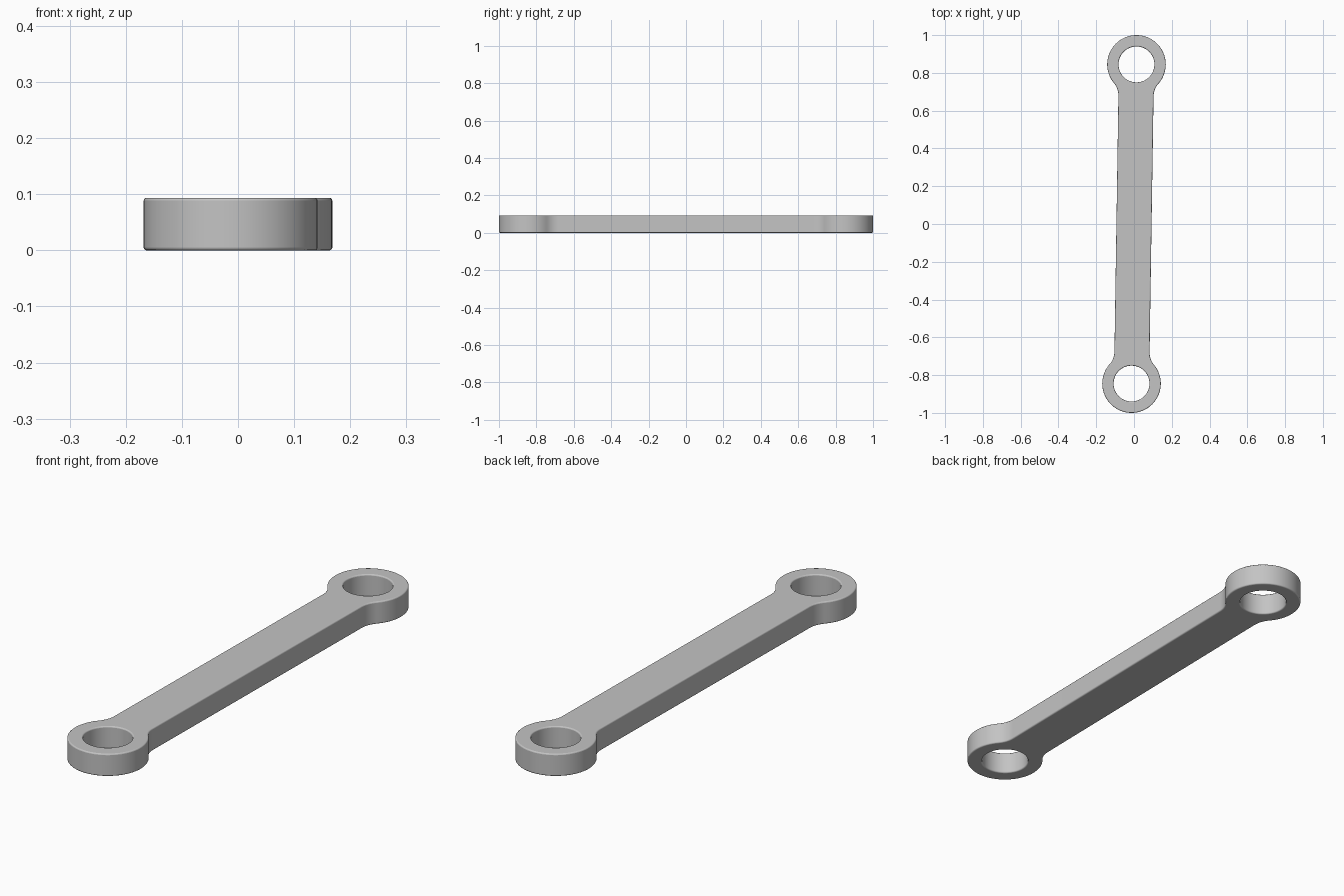
import bpy, bmesh, math
from mathutils import Matrix

if "Cube" in bpy.data.objects:
    bpy.data.objects.remove(bpy.data.objects["Cube"])

R, HOLE = 0.155, 0.095        # ring outer and hole radius
BAR, FILLET = 0.093, 0.10     # bar half width, blend radius into the rings
D = 0.845                     # ring centre distance from the middle
H, B = 0.0935, 0.005          # thickness, edge rounding
TILT = -0.0155                # slight turn about z


def arc(cx, cy, r, a0, a1, n):
    return [(cx + r * math.cos(a0 + (a1 - a0) * i / n),
             cy + r * math.sin(a0 + (a1 - a0) * i / n)) for i in range(n + 1)]


def outline(o):
    """Outer contour, moved inward by o."""
    fx = BAR + FILLET
    drop = math.sqrt((R + FILLET) ** 2 - fx ** 2)
    fy = D - drop
    t = math.atan2(drop, fx)
    right = arc(fx, fy, FILLET + o, math.pi, math.pi - t, 8)
    ring = arc(0, D, R - o, -t, math.pi + t, 56)
    left = [(-x, y) for x, y in reversed(right)]
    half = right[:-1] + ring + left[1:]
    return half + [(-x, -y) for x, y in half]


def hole(o, s):
    """Hole contour, widened by o."""
    return arc(0, s * D, HOLE + o, 0, 2 * math.pi, 48)[:-1]


# Rounded edge levels as (height, inset)
steps = [math.pi / 2 * i / 3 for i in range(4)]
low = [(B - B * math.cos(a), B - B * math.sin(a)) for a in steps]
levels = low + [(H - z, o) for z, o in reversed(low)]

bm = bmesh.new()
caps = {0: [], len(levels) - 1: []}

# Side walls of the contour and both holes
for contour in (outline, lambda o: hole(o, 1), lambda o: hole(o, -1)):
    rings = [[bm.verts.new((x, y, z)) for x, y in contour(o)] for z, o in levels]
    n = len(rings[0])
    for k in range(len(rings) - 1):
        a, b = rings[k], rings[k + 1]
        for i in range(n):
            j = (i + 1) % n
            bm.faces.new((a[i], a[j], b[j], b[i])).smooth = True
    for k in (3, 4):          # crisp shading where wall meets rounding
        for i in range(n):
            bm.edges.get((rings[k][i], rings[k][(i + 1) % n])).smooth = False
    for k in caps:
        caps[k] += [bm.edges.get((rings[k][i], rings[k][(i + 1) % n])) for i in range(n)]

# Flat top and bottom
for edges in caps.values():
    bmesh.ops.triangle_fill(bm, use_beauty=True, use_dissolve=False, edges=edges)
bmesh.ops.recalc_face_normals(bm, faces=bm.faces)
bm.transform(Matrix.Rotation(TILT, 4, 'Z'))

mesh = bpy.data.meshes.new("link_arm")
bm.to_mesh(mesh)
bm.free()
link = bpy.data.objects.new("link_arm", mesh)
bpy.context.collection.objects.link(link)

grey = bpy.data.materials.new("light grey")
grey.diffuse_color = (0.55, 0.55, 0.55, 1)
grey.use_nodes = True
grey.node_tree.nodes["Principled BSDF"].inputs["Base Color"].default_value = grey.diffuse_color
mesh.materials.append(grey)
